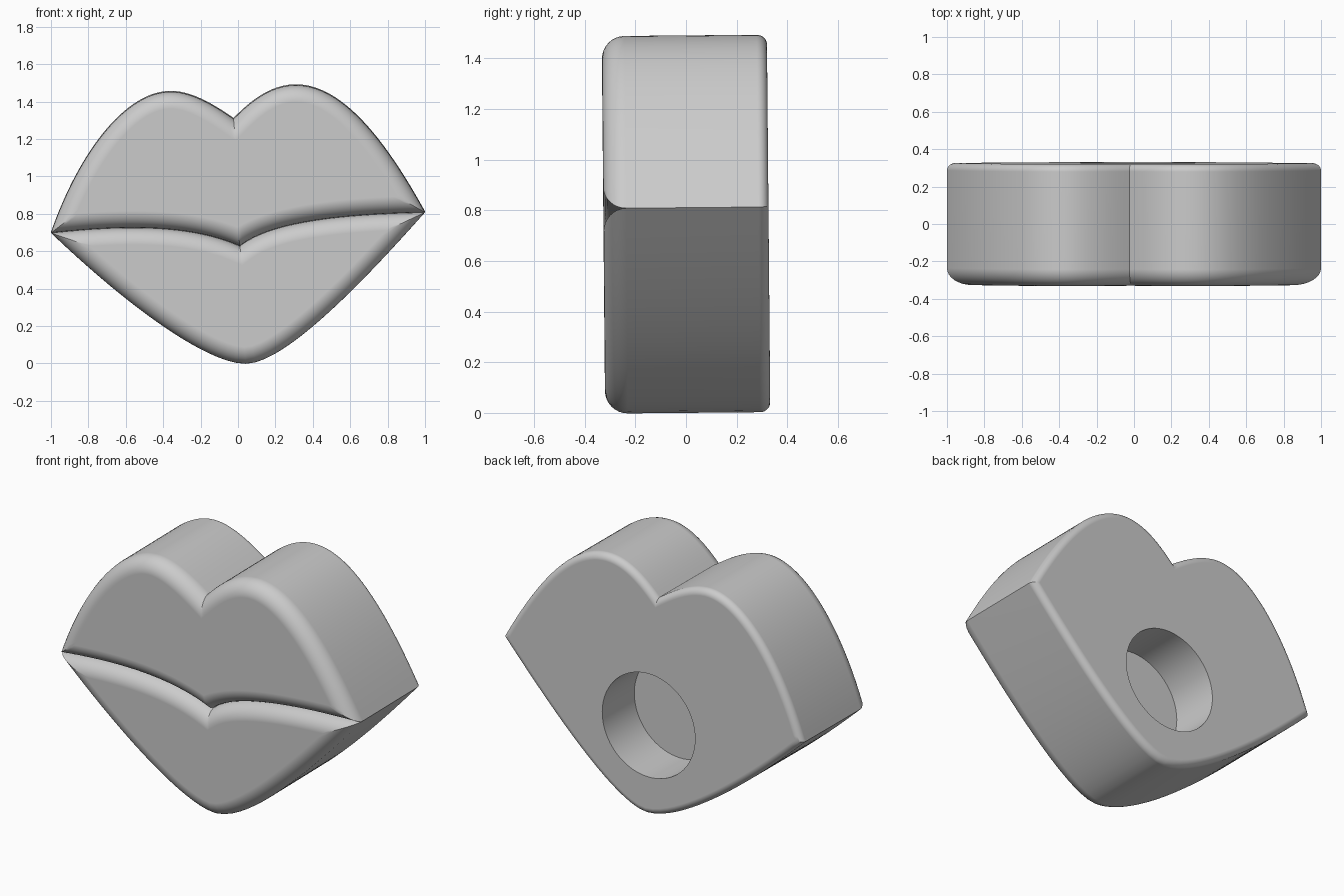
import bpy, bmesh, math
from mathutils import Vector, Matrix
from mathutils.geometry import interpolate_bezier, intersect_line_line_2d

cube = bpy.data.objects.get("Cube")
if cube:
    bpy.data.objects.remove(cube, do_unlink=True)

HALF_DEPTH, FRONT_ROUND, BACK_ROUND = 0.326, 0.09, 0.04
SAMPLES, ROUND_STEPS = 48, 8


def curve(*pts):
    """Chain of cubic bezier pieces through points and handles (x, z)."""
    pts = [Vector(p) for p in pts]
    out = [pts[0]]
    for i in range(0, len(pts) - 1, 3):
        out += interpolate_bezier(*pts[i:i + 4], 32)[1:]
    return [Vector((p.x, p.y)) for p in out]


# Outline and mouth curves
LEFT, RIGHT, NOTCH, MID = (-1, .70), (1, .81), (-.024, 1.31), (.01, .63)
lobe_a = curve(LEFT, (-.85, 1.13), (-.60, 1.455), (-.36, 1.455),
               (-.24, 1.455), (-.11, 1.37), NOTCH)
lobe_b = curve(NOTCH, (.06, 1.395), (.17, 1.49), (.31, 1.49),
               (.55, 1.49), (.78, 1.21), RIGHT)
mouth_a = curve(LEFT, (-.6, .745), (-.25, .745), MID)
mouth_b = curve(MID, (.16, .75), (.5, .80), RIGHT)
bottom = curve(RIGHT, (.75, .53), (.27, 0), (.04, 0),
               (-.15, 0), (-.55, .27), LEFT)


def shifted(chain, d):
    """Move a chain inwards and extend both ends along their tangents."""
    out, last = [], len(chain) - 1
    for i, p in enumerate(chain):
        t = (chain[min(i + 1, last)] - chain[max(i - 1, 0)]).normalized()
        q = p + Vector((t.y, -t.x)) * d
        if i == 0:
            out.append(q - t * .15)
        out.append(q)
        if i == last:
            out.append(q + t * .15)
    return out


def resample(chain):
    """Even spacing along the chain; the final point is left to the next one."""
    dist = [0]
    for a, b in zip(chain, chain[1:]):
        dist.append(dist[-1] + (b - a).length)
    out, j = [], 0
    for k in range(SAMPLES):
        s = dist[-1] * k / SAMPLES
        while dist[j + 1] < s:
            j += 1
        f = (s - dist[j]) / max(dist[j + 1] - dist[j], 1e-9)
        out.append(chain[j].lerp(chain[j + 1], f))
    return out


def inset(chains, d):
    """Closed ring inset by d, with mitred corners where chains meet."""
    if d < 1e-6:
        return [p for c in chains for p in resample(c)]
    moved = [shifted(c, d) for c in chains]
    n = len(chains)
    joints = []
    for k in range(n):
        a, b, corner = moved[k], moved[(k + 1) % n], chains[k][-1]
        best = None
        for i in range(len(a) - 1):
            for j in range(len(b) - 1):
                p = intersect_line_line_2d(a[i], a[i + 1], b[j], b[j + 1])
                if p and (best is None or (p - corner).length < (best[2] - corner).length):
                    best = (i, j, p)
        joints.append(best or (len(a) - 3, 1, (a[-2] + b[1]) / 2))
    ring = []
    for k in range(n):
        start, end = joints[k - 1], joints[k]
        ring += resample([start[2]] + moved[k][start[1] + 1:end[0] + 1] + [end[2]])
    return ring


bm = bmesh.new()


def add_ring(points, y):
    return [bm.verts.new((p.x, y, p.y)) for p in points]


def bridge(a, b):
    for i in range(len(a)):
        j = (i + 1) % len(a)
        bm.faces.new((a[i], a[j], b[j], b[i]))


def rounded_cap(chains, radius, side):
    """Quarter-round edge closed by a flat face; returns the base ring."""
    base = prev = add_ring(inset(chains, 0), side * (HALF_DEPTH - radius))
    for k in range(1, ROUND_STEPS + 1):
        a = math.pi / 2 * k / ROUND_STEPS
        ring = add_ring(inset(chains, radius * (1 - math.cos(a))),
                        side * (HALF_DEPTH - radius + radius * math.sin(a)))
        bridge(prev, ring)
        prev = ring
    bm.faces.new(prev)
    return base


# Upper and lower lip pads on the front
rounded_cap([lobe_a, lobe_b, mouth_b[::-1], mouth_a[::-1]], FRONT_ROUND, -1)
rounded_cap([mouth_a, mouth_b, bottom], FRONT_ROUND, -1)

# Side wall and rounded back
outline = [lobe_a, lobe_b, bottom]
back = rounded_cap(outline, BACK_ROUND, 1)
bridge(add_ring(inset(outline, 0), FRONT_ROUND - HALF_DEPTH), back)

bmesh.ops.remove_doubles(bm, verts=bm.verts, dist=0.0005)
bmesh.ops.recalc_face_normals(bm, faces=bm.faces)
mesh = bpy.data.meshes.new("lips")
bm.to_mesh(mesh)
bm.free()
lips = bpy.data.objects.new("lips", mesh)
bpy.context.collection.objects.link(lips)

# Single grey material
grey = bpy.data.materials.new("plain grey")
grey.use_nodes = True
colour = (0.6, 0.6, 0.6, 1)
grey.diffuse_color = colour
grey.node_tree.nodes["Principled BSDF"].inputs["Base Color"].default_value = colour
mesh.materials.append(grey)

# Round blind hole in the back
bpy.ops.mesh.primitive_cylinder_add(vertices=96, radius=.31, depth=.6,
                                    location=(.02, .32, .54),
                                    rotation=(math.pi / 2, 0, 0))
cutter = bpy.context.object
cutter.name = "hole_cutter"
cutter.hide_render = True
cutter.data.materials.append(grey)
bpy.ops.object.select_all(action='DESELECT')
bpy.context.view_layer.objects.active = lips
lips.select_set(True)
cut = lips.modifiers.new("hole", 'BOOLEAN')
cut.operation = 'DIFFERENCE'
cut.solver = 'EXACT'
cut.object = cutter
bpy.ops.object.modifier_apply(modifier=cut.name)
bpy.data.objects.remove(cutter, do_unlink=True)

# Slight backward lean of the whole body
pivot = Matrix.Translation((0, 0, .75))
lips.data.transform(pivot @ Matrix.Rotation(.009, 4, 'X') @ pivot.inverted())

bpy.ops.object.shade_smooth_by_angle(angle=math.radians(30))
normals = lips.modifiers.new("clean shading", 'WEIGHTED_NORMAL')
normals.keep_sharp = True
